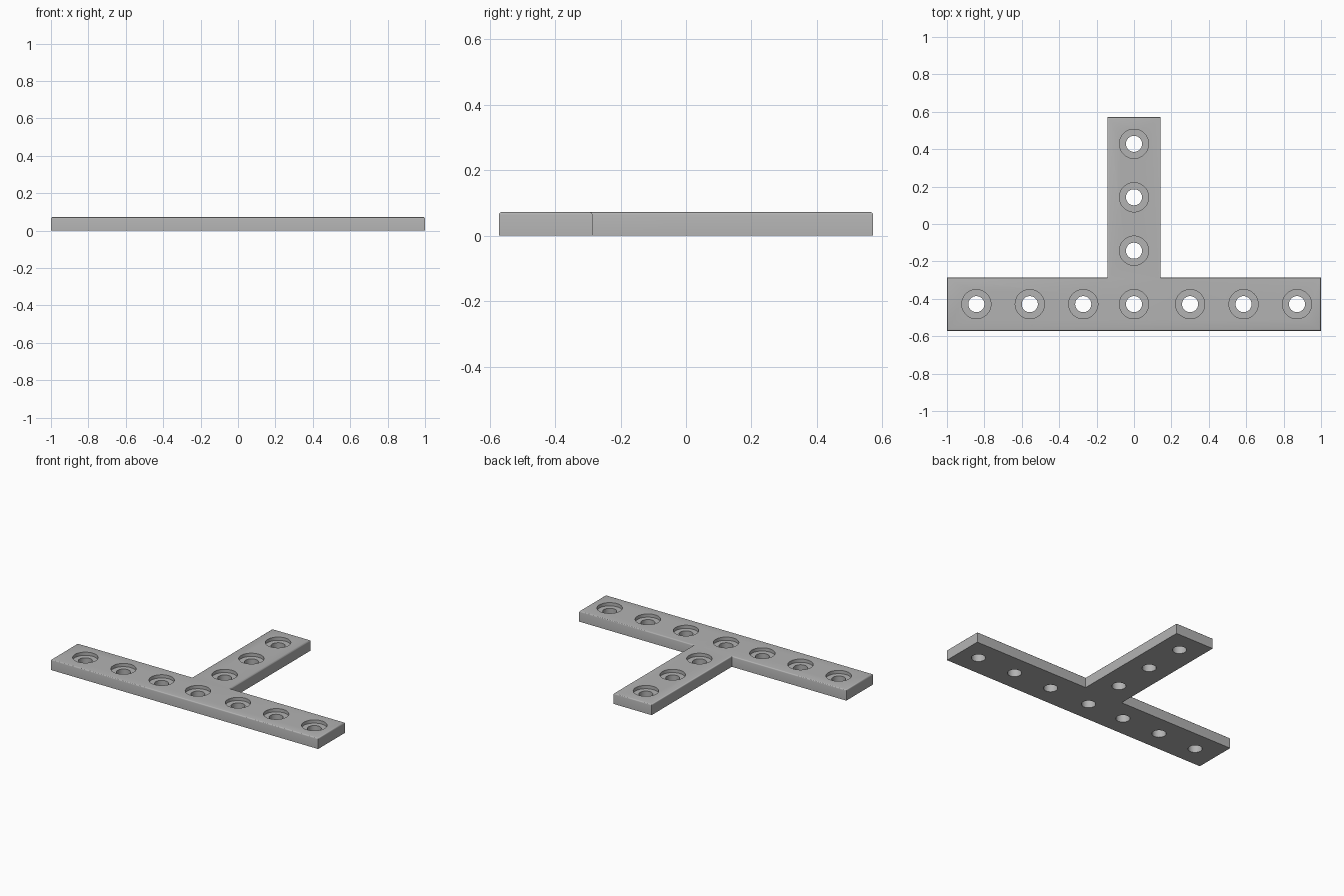
import bpy
import bmesh
import math

cube = bpy.data.objects.get("Cube")
if cube:
    bpy.data.objects.remove(cube, do_unlink=True)

UNIT = 2 / 7            # width of a bar and spacing of the holes
HALF = UNIT / 2
HEIGHT = 0.072
EDGE = 0.008            # rounding of the top rim
HOLE_R, RECESS_R, RECESS_DEPTH = 0.043, 0.078, 0.022

grey = bpy.data.materials.new("plain grey")
grey.use_nodes = True
colour = (0.45, 0.45, 0.45, 1)
grey.diffuse_color = colour
grey.node_tree.nodes["Principled BSDF"].inputs["Base Color"].default_value = colour


def make_object(name, bm):
    bmesh.ops.recalc_face_normals(bm, faces=bm.faces)
    mesh = bpy.data.meshes.new(name)
    bm.to_mesh(mesh)
    bm.free()
    mesh.materials.append(grey)
    obj = bpy.data.objects.new(name, mesh)
    bpy.context.collection.objects.link(obj)
    return obj


# T-shaped plate: half outline mirrored, extruded, top rim rounded
front, back = -2 * UNIT, 2 * UNIT
half = [(1, front), (1, front + UNIT), (HALF, front + UNIT), (HALF, back)]
outline = half + [(-x, y) for x, y in reversed(half)]
bm = bmesh.new()
base = bm.faces.new([bm.verts.new((x, y, 0)) for x, y in outline])
extruded = bmesh.ops.extrude_face_region(bm, geom=[base], use_keep_orig=True)["geom"]
bmesh.ops.translate(bm, vec=(0, 0, HEIGHT),
                    verts=[g for g in extruded if isinstance(g, bmesh.types.BMVert)])
rim = [e for e in bm.edges if all(v.co.z > HEIGHT / 2 for v in e.verts)]
bmesh.ops.bevel(bm, geom=rim, offset=EDGE, segments=3, profile=0.5, affect='EDGES')
plate = make_object("t_bracket_plate", bm)

# Hole positions: the crossbar row sits slightly off centre
row = front + HALF
shift = 0.0143
centres = [(i * UNIT + (shift if i else 0), row) for i in range(-3, 4)]
centres += [(0, row + i * UNIT) for i in range(1, 4)]

# Stepped cutters: through hole below, wider recess above
floor = HEIGHT - RECESS_DEPTH
profile = [(HOLE_R, -0.1), (HOLE_R, floor), (RECESS_R, floor), (RECESS_R, 0.2)]
SIDES = 48
bm = bmesh.new()
for cx, cy in centres:
    rings = []
    for radius, z in profile:
        angles = [2 * math.pi * k / SIDES for k in range(SIDES)]
        rings.append([bm.verts.new((cx + radius * math.cos(a),
                                    cy + radius * math.sin(a), z)) for a in angles])
    for low, high in zip(rings, rings[1:]):
        for k in range(SIDES):
            n = (k + 1) % SIDES
            bm.faces.new((low[k], low[n], high[n], high[k]))
    bm.faces.new(rings[0][::-1])
    bm.faces.new(rings[-1])
cutter = make_object("screw_hole_cutter", bm)
cutter.hide_render = True

# Cut the holes, then drop the helper
cut = plate.modifiers.new("screw holes", 'BOOLEAN')
cut.operation = 'DIFFERENCE'
cut.solver = 'EXACT'
cut.object = cutter
bpy.ops.object.select_all(action='DESELECT')
plate.select_set(True)
bpy.context.view_layer.objects.active = plate
bpy.ops.object.modifier_apply(modifier=cut.name)
bpy.data.objects.remove(cutter, do_unlink=True)

bpy.ops.object.shade_smooth_by_angle(angle=math.radians(35))
